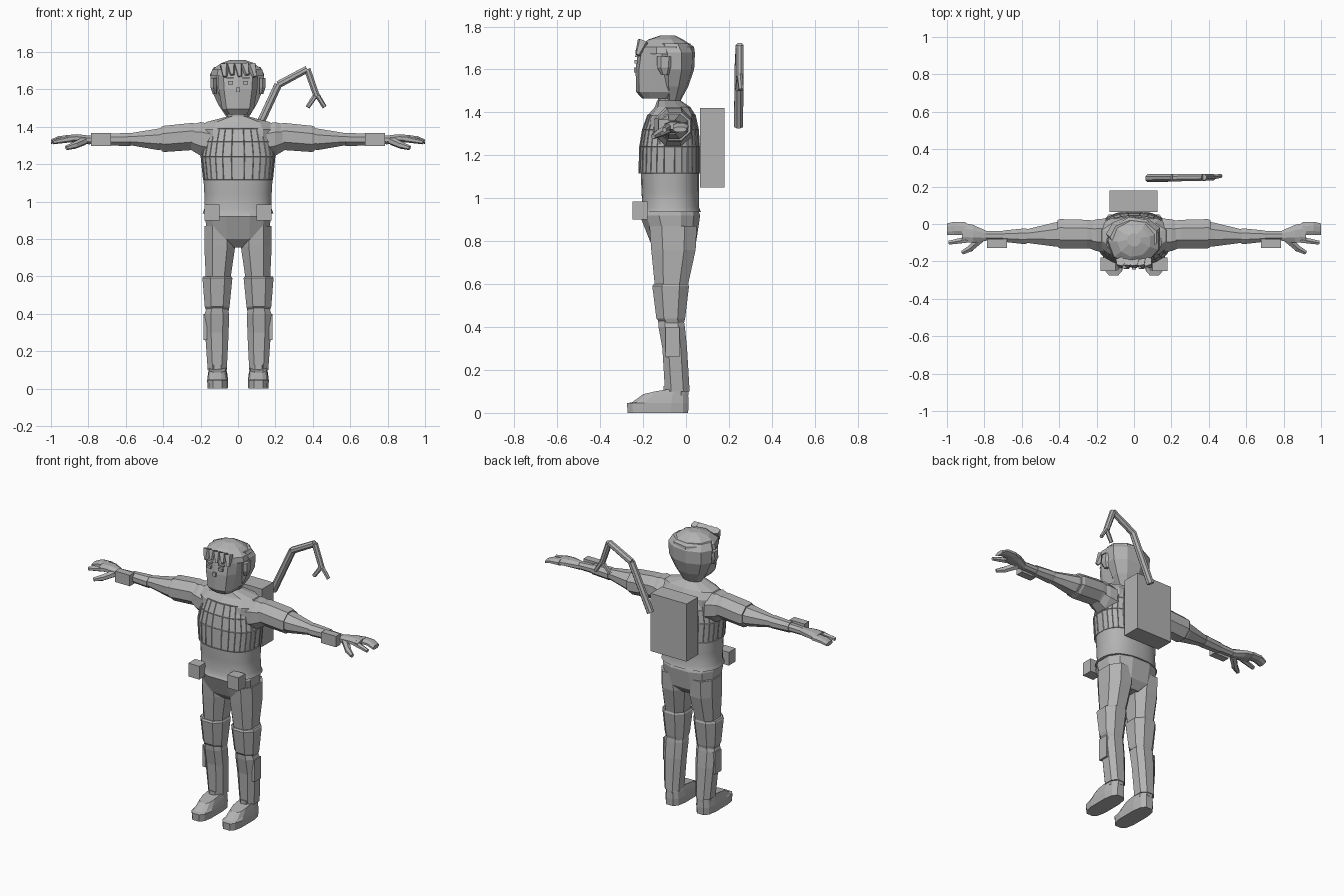
import bpy, bmesh, math
from mathutils import Vector

grey = bpy.data.materials.new("plain_grey")
grey.diffuse_color = (0.45, 0.45, 0.45, 1)


def finish(name, bm):
    bmesh.ops.recalc_face_normals(bm, faces=bm.faces)
    me = bpy.data.meshes.new(name)
    bm.to_mesh(me)
    bm.free()
    me.materials.append(grey)
    ob = bpy.data.objects.new(name, me)
    bpy.context.collection.objects.link(ob)
    return ob


def loft(name, rings, n=8, axis='Z', side=1, power=2.0, inset=None):
    """Rings are (t, a0, a1, b0, b1): bounds of a rounded section at t along the axis."""
    bm = bmesh.new()
    angs = [2 * math.pi * (i + 0.5) / n for i in range(n)]
    def sp(v):
        return math.copysign(abs(v) ** (2 / power), v)
    ma, mb = max(sp(math.cos(a)) for a in angs), max(sp(math.sin(a)) for a in angs)
    loops = []
    for t, a0, a1, b0, b1 in rings:
        loop = []
        for g in angs:
            a = (a0 + a1) / 2 + (a1 - a0) / 2 * sp(math.cos(g)) / ma
            b = (b0 + b1) / 2 + (b1 - b0) / 2 * sp(math.sin(g)) / mb
            p = (a * side, b, t) if axis == 'Z' else (t * side, a, b)
            loop.append(bm.verts.new(p))
        loops.append(loop)
    walls = []
    for l0, l1 in zip(loops, loops[1:]):
        for i in range(n):
            j = (i + 1) % n
            walls.append(bm.faces.new((l0[i], l0[j], l1[j], l1[i])))
    bm.faces.new(loops[0])
    bm.faces.new(loops[-1])
    bmesh.ops.recalc_face_normals(bm, faces=bm.faces)
    if inset:
        bmesh.ops.inset_individual(bm, faces=walls, thickness=inset, depth=-inset)
    return finish(name, bm)


def box(name, x0, x1, y0, y1, z0, z1):
    bm = bmesh.new()
    bmesh.ops.create_cube(bm, size=1)
    for v in bm.verts:
        v.co = ((x0 + x1) / 2 + v.co.x * (x1 - x0),
                (y0 + y1) / 2 + v.co.y * (y1 - y0),
                (z0 + z1) / 2 + v.co.z * (z1 - z0))
    return finish(name, bm)


def rod(name, p, q, r0, r1, n=6, flat=1.0):
    """Tapered bar from p to q; flat squashes its height."""
    p, q = Vector(p), Vector(q)
    d = (q - p).normalized()
    u = d.cross(Vector((0, 0, 1))).normalized()
    w = u.cross(d)
    bm = bmesh.new()
    ends = [[bm.verts.new(c + r * (u * math.cos(g) + w * flat * math.sin(g)))
             for g in [2 * math.pi * (i + .5) / n for i in range(n)]]
            for c, r in ((p, r0), (q, r1))]
    for i in range(n):
        j = (i + 1) % n
        bm.faces.new((ends[0][i], ends[0][j], ends[1][j], ends[1][i]))
    for e in ends:
        bm.faces.new(e)
    return finish(name, bm)


# Torso: shirt with flared hem, ribbed vest, shoulders, neck
shirt = loft("shirt", [(.935, -.19, .19, -.212, .07), (.96, -.18, .18, -.203, .06),
                       (1.04, -.18, .18, -.208, .06), (1.13, -.185, .185, -.21, .06)], 32, power=2.4)
bpy.context.view_layer.objects.active = shirt
shirt.select_set(True)
bpy.ops.object.shade_smooth_by_angle(angle=math.radians(30))
loft("vest", [(1.115, -.187, .187, -.222, .065), (1.24, -.2, .2, -.218, .065),
              (1.32, -.185, .185, -.205, .06), (1.39, -.165, .165, -.18, .045)],
     28, power=2.5, inset=.003)
loft("shoulders", [(1.24, -.19, .19, -.2, .05), (1.385, -.2, .2, -.18, .045),
                   (1.425, -.17, .17, -.145, .02), (1.455, -.055, .055, -.135, -.025)], 10, power=2.4)
loft("neck", [(1.42, -.055, .055, -.13, -.025), (1.5, -.05, .05, -.13, -.03)], 10)
loft("collar", [(1.435, -.06, .06, -.137, -.02), (1.45, -.058, .058, -.135, -.022)], 10)

# Head: face block, hair cap, ears, fringe
loft("face", [(1.465, -.062, .062, -.205, -.06), (1.495, -.085, .085, -.232, -.02),
              (1.6, -.103, .103, -.235, .01), (1.7, -.108, .108, -.222, .02)], 10, power=3)
loft("hair_back", [(1.455, -.06, .06, -.1, -.025), (1.52, -.1, .1, -.125, .01),
                   (1.6, -.135, .135, -.14, .038), (1.68, -.14, .14, -.15, .042),
                   (1.72, -.12, .12, -.16, .02)], 9)
loft("hair_top", [(1.672, -.138, .138, -.222, .04), (1.705, -.13, .13, -.222, .038),
                  (1.74, -.085, .085, -.175, -.015), (1.758, -.035, .035, -.12, -.05)], 9)
for i in range(5):
    x = -.08 + .04 * i
    rod("fringe_lock", (x * .9, -.2, 1.73), (x + .01, -.226, 1.668 + .01 * (i % 2)), .028, .012, 5)
box("nose", -.01, .01, -.242, -.22, 1.585, 1.61)

for s in (-1, 1):
    box("eye", s * .04 - .014, s * .04 + .014, -.24, -.225, 1.627, 1.645)
    box("eyebrow", s * .042 - .019, s * .042 + .019, -.238, -.22, 1.658, 1.666)
    loft("ear", [(1.575, .115, .135, -.115, -.08), (1.61, .115, .147, -.135, -.065),
                 (1.66, .115, .147, -.135, -.06)], 6, side=s)

    # Arm
    loft("shoulder_cap", [(.15, -.15, .03, 1.235, 1.415), (.2, -.145, .025, 1.245, 1.425),
                          (.25, -.125, .01, 1.275, 1.41)], 8, 'X', s)
    loft("sleeve", [(.19, -.13, .015, 1.265, 1.415), (.25, -.13, .022, 1.275, 1.42),
                    (.395, -.13, .026, 1.265, 1.405), (.41, -.123, .02, 1.27, 1.4)], 8, 'X', s)
    loft("elbow", [(.4, -.12, .012, 1.28, 1.395), (.425, -.12, .008, 1.275, 1.39),
                   (.58, -.1, -.03, 1.302, 1.365)], 8, 'X', s)
    loft("cuff", [(.575, -.107, -.024, 1.297, 1.367), (.59, -.107, -.024, 1.297, 1.367),
                  (.7, -.095, -.035, 1.3, 1.362)], 8, 'X', s)
    loft("wrist", [(.69, -.09, -.038, 1.305, 1.357), (.8, -.088, -.038, 1.307, 1.352)], 8, 'X', s)
    x0, x1 = sorted((s * .68, s * .785))
    box("wrist_box", x0, x1, -.127, -.08, 1.297, 1.367)

    # Hand: palm, grouped fingers, index finger, thumb
    loft("palm", [(.79, -.09, -.036, 1.305, 1.352), (.86, -.1, -.005, 1.315, 1.36),
                  (.92, -.1, .008, 1.32, 1.355)], 8, 'X', s)
    loft("fingers", [(.9, -.06, .01, 1.318, 1.355), (.96, -.058, .012, 1.318, 1.35),
                     (1.0, -.06, .003, 1.308, 1.332)], 8, 'X', s)
    rod("index_finger", (s * .89, -.083, 1.336), (s * .99, -.1, 1.318), .019, .012, 6)
    rod("thumb", (s * .82, -.08, 1.325), (s * .875, -.13, 1.3), .023, .019, 6)
    rod("thumb_tip", (s * .87, -.128, 1.302), (s * .918, -.153, 1.287), .02, .012, 6)

    # Leg
    loft("thigh", [(.59, .04, .172, -.145, .008), (.76, .015, .18, -.162, .045),
                   (.87, .02, .178, -.17, .05)], 8, side=s, power=2.4)
    loft("knee_guard", [(.415, .05, .17, -.115, -.01), (.44, .045, .178, -.138, -.004),
                        (.59, .03, .19, -.157, .014), (.6, .035, .185, -.15, .01)],
         8, side=s, power=2.4)
    loft("shin", [(.1, .06, .162, -.098, .017), (.3, .05, .176, -.11, .005),
                  (.4, .048, .178, -.128, -.005), (.43, .055, .168, -.13, -.01)],
         8, side=s, power=2.5)
    x0, x1 = sorted((s * .165, s * .185))
    box("shin_plate", x0, x1, -.095, -.03, .26, .4)

    # Shoe: a lofted body with the toe sloped down
    shoe = loft("shoe", [(0, .055, .163, -.272, .01), (.045, .053, .165, -.275, .012),
                         (.085, .058, .16, -.25, .01), (.115, .066, .154, -.2, .008)],
                12, side=s, power=3.2)
    for v in shoe.data.vertices:
        if v.co.z > .06:
            v.co.z -= .035 * max(0, min(1, (-.08 - v.co.y) / .15))
    loft("ankle", [(.08, .064, .156, -.105, .012), (.125, .064, .156, -.105, .012)], 8, side=s)

    # Belt pouch
    x0, x1 = sorted((s * .1, s * .178))
    box("pouch", x0, x1, -.25, -.18, .9, .985)

# Trousers seat
loft("pelvis", [(.755, -.05, .05, -.12, .01), (.8, -.165, .165, -.168, .048),
                (.92, -.175, .175, -.215, .066), (.95, -.17, .17, -.2, .055)], 12, power=2.6)

# Backpack and floating jointed arm
box("backpack", -.13, .125, .065, .18, 1.05, 1.42)
joints = [(.08, .245, 1.335), (.215, .247, 1.625), (.37, .25, 1.708), (.42, .25, 1.565)]
for i, (p, q) in enumerate(zip(joints, joints[1:])):
    rod("jointed_arm", p, q, .023 - .002 * i, .022 - .002 * i, 8)
for x, y in ((.372, .24), (.463, .257)):
    rod("claw", (.42, .25, 1.575), (x, y, 1.505), .014, .012, 6)
